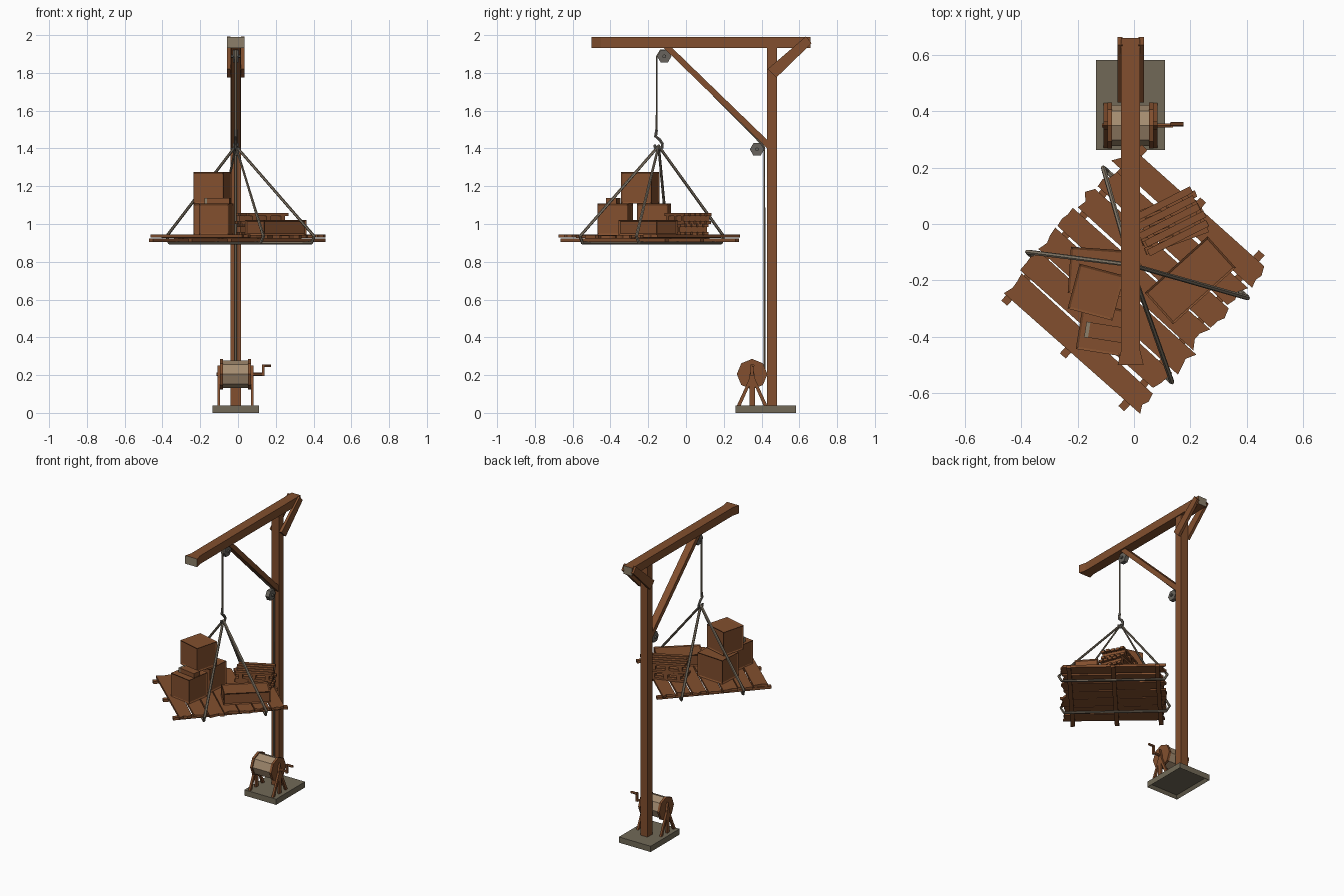
import bpy, bmesh, math, random
from mathutils import Matrix, Vector

if "Cube" in bpy.data.objects:
    bpy.data.objects.remove(bpy.data.objects["Cube"])

random.seed(4)
CX = -0.012                      # centre line of the crane


def srgb(r, g, b):
    f = lambda c: ((c / 255 + 0.055) / 1.055) ** 2.4 if c > 10 else c / 255 / 12.92
    return (f(r), f(g), f(b), 1)


def material(name, *rgb):
    m = bpy.data.materials.new(name)
    m.diffuse_color = srgb(*rgb)
    m.use_nodes = True
    m.node_tree.nodes["Principled BSDF"].inputs["Base Color"].default_value = m.diffuse_color
    return m


WOOD = material("brown wood", 130, 79, 46)
STONE = material("grey stone", 113, 105, 87)
ENDGRAIN = material("pale end grain", 140, 127, 106)
COIL = material("tan rope coil", 164, 140, 112)
ROPE = material("grey rope", 128, 117, 101)
IRON = material("iron grey", 104, 100, 93)


def finish(name, bm, *mats):
    bmesh.ops.recalc_face_normals(bm, faces=bm.faces)
    me = bpy.data.meshes.new(name)
    bm.to_mesh(me)
    bm.free()
    for m in mats:
        me.materials.append(m)
    ob = bpy.data.objects.new(name, me)
    bpy.context.collection.objects.link(ob)
    return ob


def box(name, loc, size, mat=WOOD, rot=0.0, inset=0.0):
    bm = bmesh.new()
    bmesh.ops.create_cube(bm, size=1)
    bmesh.ops.scale(bm, vec=size, verts=bm.verts)
    if inset:
        bmesh.ops.inset_individual(bm, faces=bm.faces[:], thickness=inset, depth=-0.005)
    bm.transform(Matrix.Translation(loc) @ Matrix.Rotation(math.radians(rot), 4, 'Z'))
    return finish(name, bm, mat)


def extrude_outline(bm, pts, offset):
    """Closed solid from an outline of 3D points swept along an offset."""
    lo = [bm.verts.new(p) for p in pts]
    hi = [bm.verts.new(Vector(p) + Vector(offset)) for p in pts]
    bm.faces.new(lo)
    bm.faces.new(hi)
    for i in range(len(pts)):
        bm.faces.new((lo[i - 1], lo[i], hi[i], hi[i - 1]))
    bmesh.ops.recalc_face_normals(bm, faces=bm.faces)


def prism(name, pts, offset, mat=WOOD):
    bm = bmesh.new()
    extrude_outline(bm, pts, offset)
    return finish(name, bm, mat)


def side_prism(name, yz, x0, x1, mat=WOOD):
    return prism(name, [(x0, y, z) for y, z in yz], (x1 - x0, 0, 0), mat)


def wheel(name, y, z, r, x0, x1, sides, mat, start=90):
    ang = [math.radians(start + 360 * i / sides) for i in range(sides)]
    return side_prism(name, [(y + r * math.cos(a), z + r * math.sin(a)) for a in ang], x0, x1, mat)


def tube(name, pts, r, mat, cyclic=False):
    cu = bpy.data.curves.new(name, 'CURVE')
    cu.dimensions = '3D'
    cu.bevel_depth, cu.bevel_resolution, cu.use_fill_caps = r, 1, True
    sp = cu.splines.new('POLY')
    sp.points.add(len(pts) - 1)
    for p, co in zip(sp.points, pts):
        p.co = (*co, 1)
    sp.use_cyclic_u = cyclic
    tmp = bpy.data.objects.new(name + "_path", cu)
    bpy.context.collection.objects.link(tmp)
    bpy.context.view_layer.update()
    me = bpy.data.meshes.new_from_object(tmp.evaluated_get(bpy.context.evaluated_depsgraph_get()))
    bpy.data.objects.remove(tmp)
    me.materials.clear()
    me.materials.append(mat)
    for p in me.polygons:
        p.use_smooth = False
    ob = bpy.data.objects.new(name, me)
    bpy.context.collection.objects.link(ob)
    return ob


# Stone base, hollow underneath
bm = bmesh.new()
bmesh.ops.create_cube(bm, size=1)
bmesh.ops.scale(bm, vec=(0.245, 0.32, 0.04), verts=bm.verts)
bmesh.ops.translate(bm, vec=(CX, 0.423, 0.02), verts=bm.verts)
bm.normal_update()
under = [f for f in bm.faces if f.normal.z < -0.5]
bmesh.ops.inset_region(bm, faces=under, thickness=0.022, depth=-0.02)
finish("stone_base", bm, STONE)

# Post and the beam with flared front end and pale end grain
box("post", (CX, 0.456, 0.98), (0.056, 0.053, 1.92))
bm = bmesh.new()
half = [(-0.50, 0.046), (-0.45, 0.034), (0.66, 0.034)]
outline = [(CX - w, y, 1.933) for y, w in half] + [(CX + w, y, 1.933) for y, w in reversed(half)]
extrude_outline(bm, outline, (0, 0, 0.057))
for f in bm.faces:
    f.material_index = int(abs(f.normal.y) > 0.95)
finish("beam", bm, WOOD, ENDGRAIN)

# Braces
side_prism("front_brace", [(-0.075, 1.934), (0.43, 1.445), (0.43, 1.40), (-0.12, 1.934)], CX - 0.024, CX + 0.024)
for side, name in ((-1, "left"), (1, "right")):
    side_prism(name + "_knee_brace", [(0.432, 1.82), (0.478, 1.775), (0.665, 1.957), (0.635, 1.993)],
               CX + side * 0.028, CX + side * 0.047)

# Pulleys with their pins
for name, y, z in (("beam_pulley", -0.115, 1.888), ("post_pulley", 0.376, 1.395)):
    wheel(name, y, z, 0.038, CX - 0.014, CX + 0.014, 6, IRON, 0)
    wheel(name + "_pin", y, z, 0.01, CX - 0.024, CX + 0.024, 6, IRON)

# Hoist rope from the drum to the hook
path = [(0.416, 0.22), (0.414, 1.405), (0.40, 1.425), (-0.09, 1.92), (-0.135, 1.918), (-0.155, 1.885), (-0.155, 1.47)]
tube("hoist_rope", [(CX, y, z) for y, z in path], 0.006, ROPE)
hook = [(-0.155, 1.50), (-0.162, 1.465), (-0.14, 1.447), (-0.125, 1.425), (-0.127, 1.405), (-0.145, 1.394),
        (-0.163, 1.405), (-0.166, 1.42)]
tube("hook", [(CX, y, z) for y, z in hook], 0.009, IRON)

# Winch drum, flanges, A-frame legs and crank
DY, DZ, DX = 0.35, 0.205, -0.013
wheel("rope_drum", DY, DZ, 0.073, DX - 0.07, DX + 0.07, 8, COIL)
wheel("axle", DY, DZ, 0.009, DX - 0.1, 0.135, 6, WOOD)
for side, name in ((-1, "left"), (1, "right")):
    wheel(name + "_flange", DY, DZ, 0.081, DX + side * 0.066, DX + side * 0.082, 8, WOOD)
    a, b = DX + side * 0.082, DX + side * 0.096
    side_prism(name + "_upright", [(DY - .014, .04), (DY + .014, .04), (DY + .014, .20), (DY, .25), (DY - .014, .20)], a, b)
    for s in (-1, 1):
        side_prism(name + "_leg", [(DY + s * .08, .04), (DY + s * .06, .04), (DY, .175), (DY, .215)], a, b)
box("crank_arm", (0.133, DY, 0.225), (0.012, 0.016, 0.06))
tube("crank_handle", [(0.13, DY + .005, 0.25), (0.176, DY + .005, 0.25)], 0.008, WOOD)

# Hanging platform: local u runs along the planks, v across them
PC, PA = Vector((0.0, -0.195)), math.radians(-42)


def plat(u, v, z):
    return (PC.x + u * math.cos(PA) - v * math.sin(PA), PC.y + u * math.sin(PA) + v * math.cos(PA), z)


COUNT, PITCH = 7, 0.70 / 7
for i in range(COUNT):
    v = -0.35 + PITCH * (i + 0.5)
    ends = []
    for s in (-1, 1):
        w = PITCH / 2 - random.uniform(0.001, 0.009)
        reach = 0.325 + random.uniform(-0.012, 0.012)
        ends.append([(s * (reach + random.uniform(-0.018, 0.012)), v + s * w * t) for t in (-1, -0.3, 0.25, 1)])
    z = 0.922 + (0.006 if i in (0, COUNT - 1) else random.uniform(0, 0.003))
    prism("platform_plank", [plat(u, w, z) for u, w in ends[0] + ends[1]], (0, 0, 0.017))
for u in (-0.285, -0.005, 0.275):
    box("platform_batten", plat(u, 0, 0.915), (0.028, 0.745, 0.018), rot=-42)

# Slings pass from the hook around and under the platform
top = (CX, -0.145, 1.413)
for v in (-0.182, 0.22):
    tube("sling_rope", [top, plat(-0.345, v, 0.935), plat(-0.325, v, 0.90),
                        plat(0.325, v, 0.90), plat(0.345, v, 0.935)], 0.009, ROPE, True)

# Crates, plus a small block lying on the front one
box("front_crate", (-0.115, -0.375, 1.025), (0.16, 0.165, 0.165), rot=-9, inset=0.012)
box("back_crate", (-0.13, -0.17, 1.025), (0.20, 0.165, 0.165), rot=-4, inset=0.012)
box("upper_crate", (-0.135, -0.242, 1.191), (0.165, 0.165, 0.166), rot=-15, inset=0.012)
box("small_block", (-0.105, -0.385, 1.122), (0.13, 0.055, 0.03), rot=-9)
box("small_block_end", (-0.166, -0.3755, 1.122), (0.014, 0.056, 0.031), ENDGRAIN, rot=-9)
box("long_crate", (0.20, -0.20, 0.981), (0.30, 0.15, 0.078), rot=42, inset=0.01)

# Stacked slatted pallets
for k, (rot, cx, cy) in enumerate(((20, 0.13, 0.005), (27, 0.128, 0.01))):
    z = 0.941 + 0.059 * k
    M = Matrix.Rotation(math.radians(rot), 3, 'Z')
    at = lambda x, y, h: Vector((cx, cy, z + h)) + M @ Vector((x, y, 0))
    for x in (-0.085, 0, 0.085):
        box("pallet_bearer", at(x, 0, 0.029), (0.025, 0.155, 0.028), rot=rot)
    for y in (-0.066, -0.033, 0, 0.033, 0.066):
        for h in (0.008, 0.051):
            box("pallet_slat", at(random.uniform(-.005, .005), y, h), (0.235, 0.025, 0.016), rot=rot)
